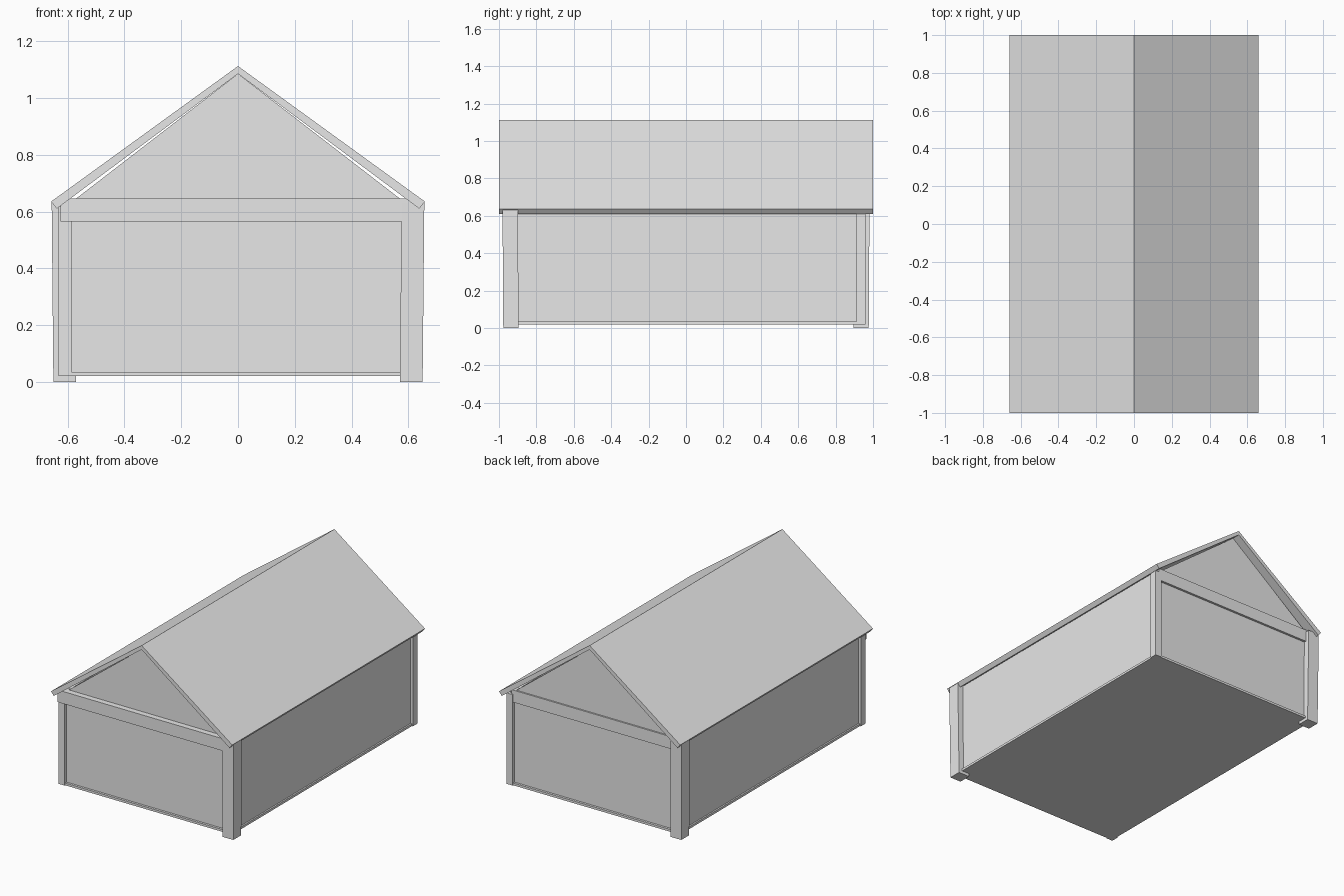
import bpy
import bmesh

old = bpy.data.objects.get("Cube")
if old:
    bpy.data.objects.remove(old, do_unlink=True)

grey = bpy.data.materials.new("plain_grey")
grey.use_nodes = True
grey.diffuse_color = (0.8, 0.8, 0.8, 1)
grey.node_tree.nodes["Principled BSDF"].inputs["Base Color"].default_value = grey.diffuse_color


def finish(name, bm):
    bmesh.ops.recalc_face_normals(bm, faces=bm.faces)
    mesh = bpy.data.meshes.new(name)
    bm.to_mesh(mesh)
    bm.free()
    mesh.materials.append(grey)
    obj = bpy.data.objects.new(name, mesh)
    bpy.context.collection.objects.link(obj)
    return obj


def prism(name, profile, y0, y1):
    """Extrude an x-z outline along y."""
    bm = bmesh.new()
    face = bm.faces.new([bm.verts.new((x, y0, z)) for x, z in profile])
    out = bmesh.ops.extrude_face_region(bm, geom=[face])
    moved = [v for v in out["geom"] if isinstance(v, bmesh.types.BMVert)]
    bmesh.ops.translate(bm, verts=moved, vec=(0, y1 - y0, 0))
    return finish(name, bm)


def box(name, x0, x1, y0, y1, z0, z1, lean=(0, 0)):
    """Box between limits; the top may be shifted by lean."""
    bm = bmesh.new()
    bmesh.ops.create_cube(bm, size=1)
    for v in bm.verts:
        top = v.co.z > 0
        v.co = (x1 if v.co.x > 0 else x0, y1 if v.co.y > 0 else y0, z1 if top else z0)
        if top:
            v.co.x += lean[0]
            v.co.y += lean[1]
    return finish(name, bm)


# Roof: one folded sheet with square-cut eaves
prism("roof", [(0, 1.112), (0.658, 0.635), (0.638, 0.61), (0, 1.085),
               (-0.638, 0.61), (-0.658, 0.635)], -1, 1)

# Floor slab and recessed walls
BASE = 0.02
box("floor", -0.625, 0.625, -0.955, 0.955, BASE, 0.035)
for side, s in (("left", 1), ("right", -1)):
    xs = sorted((s * 0.595, s * 0.615))
    box(side + "_wall", *xs, -0.94, 0.94, BASE, 0.625)
box("front_wall", -0.61, 0.61, -0.94, -0.92, BASE, 0.64)
box("back_wall", -0.61, 0.61, 0.92, 0.94, BASE, 0.64)

# Gable panels
gable = [(-0.577, 0.64), (0.577, 0.64), (0, 1.085)]
prism("front_gable", gable, -0.94, -0.92)
prism("back_gable", gable, 0.925, 0.945)

# Beams under the gables
box("front_beam", -0.625, 0.62, -0.978, -0.92, 0.565, 0.645)
box("back_beam", -0.6, 0.6, 0.91, 0.955, 0.565, 0.645)

# Large and slim corner posts on opposite diagonals
for name, s in (("front", 1), ("back", -1)):
    xs = sorted((s * 0.57, s * 0.65))
    ys = sorted((s * -0.977, s * -0.895))
    box(name + "_large_post", *xs, *ys, 0, 0.632, (s * 0.006, s * -0.004))
    xs = sorted((s * -0.632, s * -0.587))
    ys = sorted((s * -0.96, s * -0.912))
    box(name + "_slim_post", *xs, *ys, BASE, 0.617)
